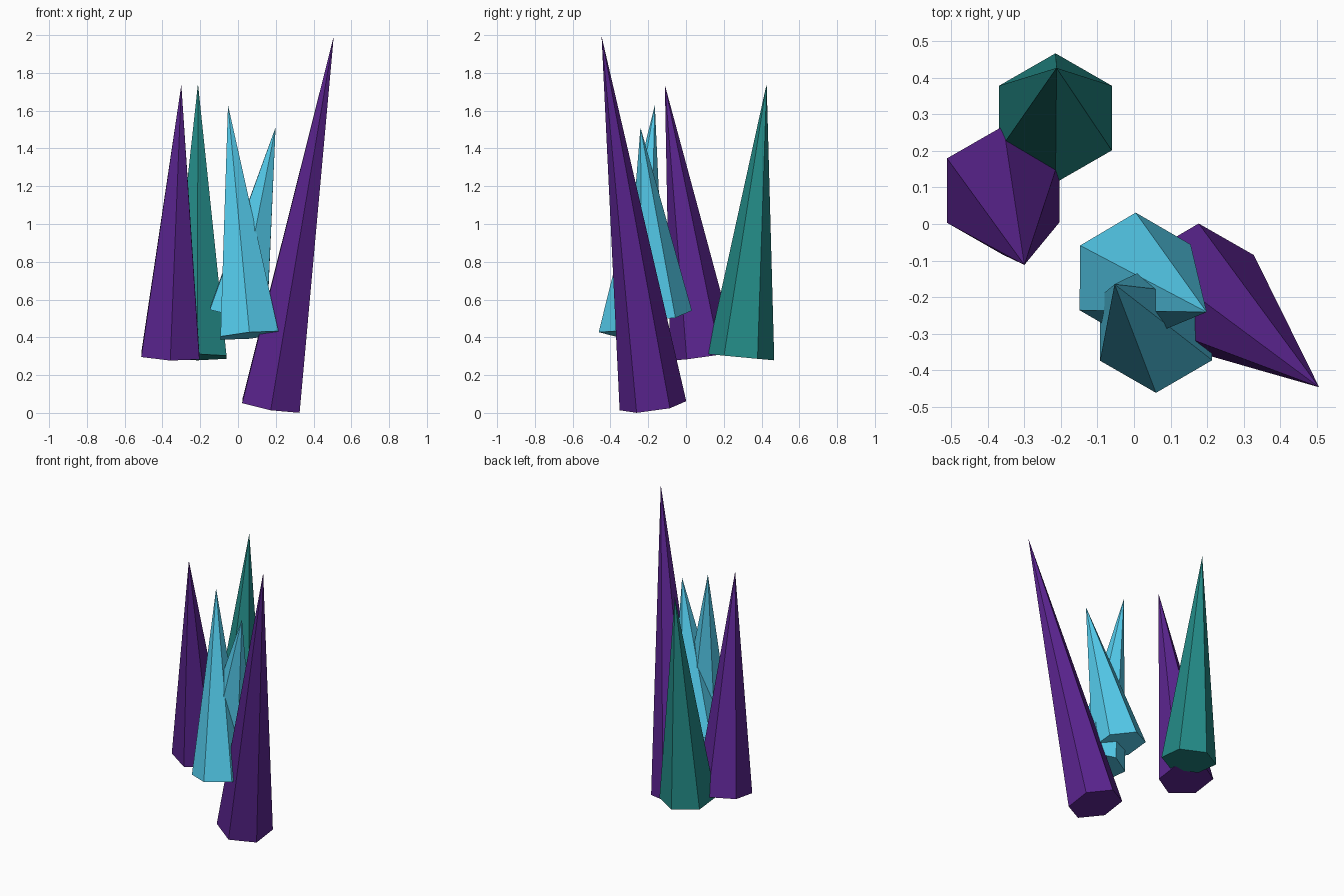
import bpy
from mathutils import Vector

if "Cube" in bpy.data.objects:
    bpy.data.objects.remove(bpy.data.objects["Cube"])


def material(name, rgb):
    mat = bpy.data.materials.new(name)
    mat.diffuse_color = (*rgb, 1)
    mat.use_nodes = True
    mat.node_tree.nodes["Principled BSDF"].inputs["Base Color"].default_value = mat.diffuse_color
    return mat


PURPLE = material("purple", (0.105, 0.018, 0.28))
TEAL = material("teal", (0.017, 0.255, 0.24))
CYAN = material("cyan", (0.09, 0.61, 0.85))
RADIUS = 0.178


# Six-sided spike from the base centre to the tip, base square to its axis
def crystal(name, base, tip, mat):
    base, tip = Vector(base), Vector(tip)
    axis = tip - base
    bpy.ops.mesh.primitive_cone_add(vertices=6, radius1=RADIUS, radius2=0,
                                    depth=axis.length)
    obj = bpy.context.object
    obj.name = name
    obj.location = (base + tip) / 2
    obj.rotation_euler = Vector((0, 0, 1)).rotation_difference(axis).to_euler()
    obj.data.materials.append(mat)


# Purple crystals
crystal("tall_crystal", (0.175, -0.175, 0.038), (0.507, -0.447, 1.995), PURPLE)
crystal("left_crystal", (-0.358, 0.092, 0.302), (-0.30, -0.112, 1.737), PURPLE)

# Teal crystal at the back
crystal("back_crystal", (-0.215, 0.29, 0.295), (-0.212, 0.427, 1.743), TEAL)

# Crossing cyan crystals in the middle
crystal("front_crystal", (0.061, -0.285, 0.41), (-0.053, -0.165, 1.63), CYAN)
crystal("short_crystal", (0.003, -0.146, 0.525), (0.199, -0.241, 1.512), CYAN)
